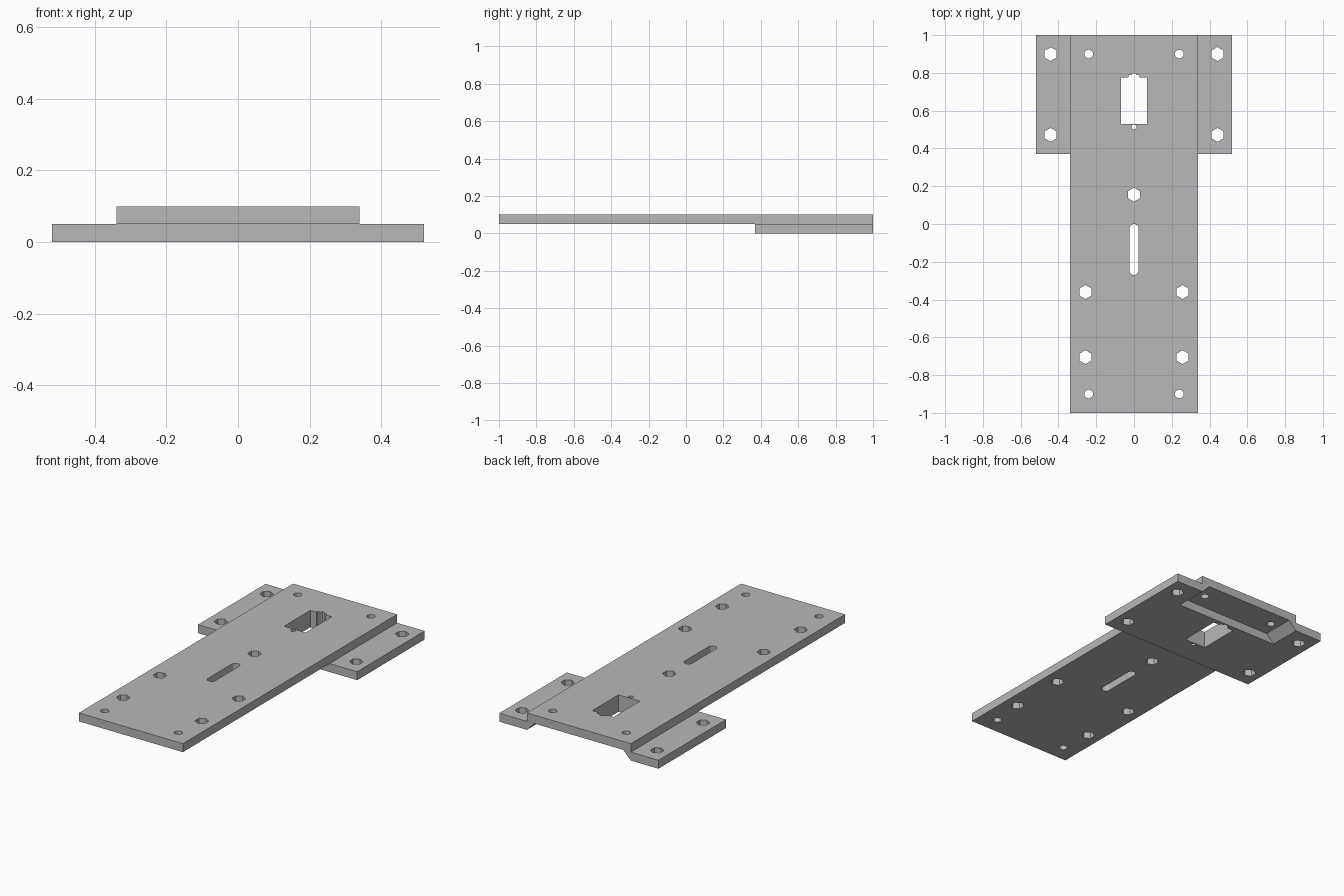
import bpy
import bmesh
from math import pi, sin, cos

cube = bpy.data.objects.get("Cube")
if cube:
    bpy.data.objects.remove(cube, do_unlink=True)

THICK = 0.05
grey = bpy.data.materials.new("mid grey")
grey.use_nodes = True
colour = (0.48, 0.48, 0.48, 1)
grey.diffuse_color = colour
grey.node_tree.nodes["Principled BSDF"].inputs["Base Color"].default_value = colour


def arc(x, y, r, start=0.0, sweep=2 * pi, n=16, closed=True):
    steps = n if closed else n - 1
    return [(x + r * cos(start + sweep * i / steps),
             y + r * sin(start + sweep * i / steps)) for i in range(n)]


def hexagon(x, y, r=0.037):
    return arc(x, y, r, pi / 2, n=6)


def mirrored(half):
    """Close a right-hand half outline across x = 0."""
    return half + [(-x, y) for x, y in reversed(half)]


def plate(name, outline, holes, z):
    """Extrude an outline with holes into a solid sheet."""
    curve = bpy.data.curves.new(name + "_profile", "CURVE")
    curve.dimensions = "2D"
    curve.fill_mode = "BOTH"
    curve.extrude = THICK / 2
    for loop in [outline] + holes:
        spline = curve.splines.new("POLY")
        spline.points.add(len(loop) - 1)
        for point, (x, y) in zip(spline.points, loop):
            point.co = (x, y, 0, 1)
        spline.use_cyclic_u = True
    source = bpy.data.objects.new(name + "_profile", curve)
    bpy.context.collection.objects.link(source)
    graph = bpy.context.evaluated_depsgraph_get()
    mesh = bpy.data.meshes.new_from_object(source.evaluated_get(graph))
    bpy.data.objects.remove(source, do_unlink=True)
    bm = bmesh.new()
    bm.from_mesh(mesh)
    bmesh.ops.remove_doubles(bm, verts=bm.verts, dist=1e-5)
    bmesh.ops.recalc_face_normals(bm, faces=bm.faces)
    for face in bm.faces:
        face.smooth = False
        face.material_index = 0
    bm.to_mesh(mesh)
    bm.free()
    mesh.name = name
    mesh.materials.clear()
    mesh.materials.append(grey)
    obj = bpy.data.objects.new(name, mesh)
    obj.location.z = z + THICK / 2
    bpy.context.collection.objects.link(obj)
    return obj


# Stepped window and the small pilot hole, shared by both plates
window = mirrored([(0.07, 0.53), (0.07, 0.775), (0.03, 0.775),
                   (0.03, 0.788), (0.015, 0.788), (0.008, 0.798)])
shared = [window, arc(0, 0.514, 0.013)]

# Long upper plate with adjustment slot, mounting holes and corner holes
slot = (arc(0, -0.024, 0.024, 0, pi, 9, False)
        + arc(0, -0.246, 0.024, pi, pi, 9, False))
holes = shared + [slot, hexagon(0, 0.155)]
for side in (-1, 1):
    holes += [hexagon(side * 0.257, y) for y in (-0.36, -0.705)]
    holes += [arc(side * 0.24, y, 0.023) for y in (-0.9, 0.9)]
plate("upper_plate", mirrored([(0.34, -1), (0.34, 1)]), holes, THICK)

# Wide lower plate with two ears and a notch in its back edge
ears = [hexagon(s * 0.442, y) for s in (-1, 1) for y in (0.472, 0.9)]
lower = plate("lower_plate",
              mirrored([(0.52, 0.37), (0.52, 1), (0.34, 1), (0.34, 0.805)]),
              shared + ears, 0)

# Slope the notch sides inward towards the top
for v in lower.data.vertices:
    if v.co.z > 0 and v.co.y > 0.8 and abs(abs(v.co.x) - 0.34) < 0.001:
        v.co.x *= 0.29 / 0.34
